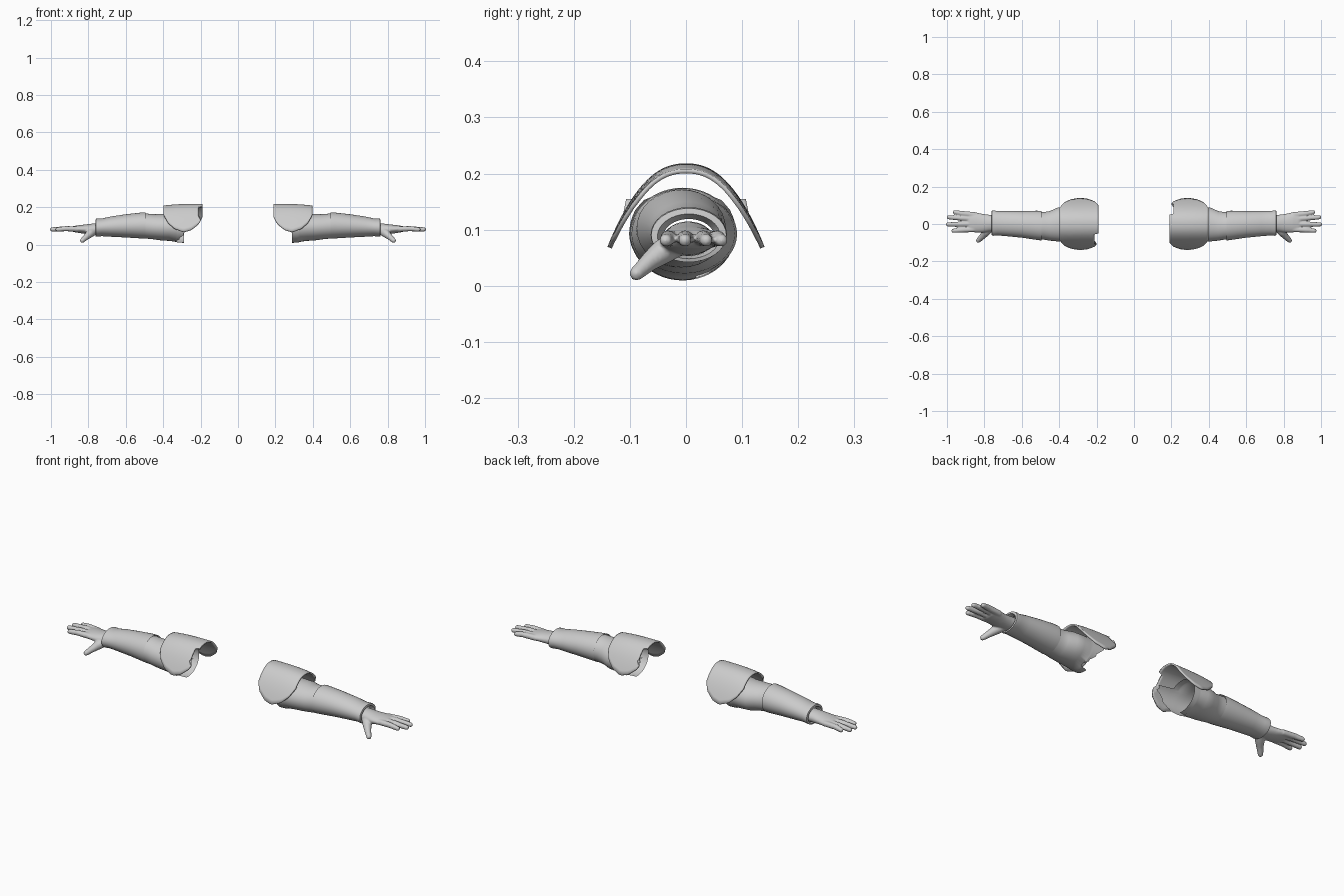
import bpy, bmesh, math
from mathutils import Vector

cube = bpy.data.objects.get("Cube")
if cube:
    bpy.data.objects.remove(cube, do_unlink=True)

grey = bpy.data.materials.new("light_grey")
grey.use_nodes = True
grey.diffuse_color = (0.6, 0.6, 0.6, 1)
grey.node_tree.nodes["Principled BSDF"].inputs["Base Color"].default_value = (0.6, 0.6, 0.6, 1)


def finish(bm, name, angle=50):
    bmesh.ops.recalc_face_normals(bm, faces=bm.faces[:])
    mesh = bpy.data.meshes.new(name)
    bm.to_mesh(mesh)
    bm.free()
    mesh.materials.append(grey)
    obj = bpy.data.objects.new(name, mesh)
    bpy.context.collection.objects.link(obj)
    bpy.ops.object.select_all(action="DESELECT")
    obj.select_set(True)
    bpy.context.view_layer.objects.active = obj
    bpy.ops.object.shade_smooth_by_angle(angle=math.radians(angle))
    return obj


def skin(bm, rows, closed=True, caps=False):
    """Bridge rows of points with quads."""
    rows = [[bm.verts.new(p) for p in row] for row in rows]
    n = len(rows[0])
    for a, b in zip(rows, rows[1:]):
        for i in range(n if closed else n - 1):
            j = (i + 1) % n
            bm.faces.new((a[i], a[j], b[j], b[i]))
    if caps:
        bm.faces.new(rows[0])
        bm.faces.new(rows[-1])


def oval(s, x, cy, cz, ry, rz, n=32):
    """Cross-section of the arm at distance x from the middle."""
    angles = [2 * math.pi * i / n for i in range(n)]
    return [(s * x, cy + ry * math.cos(a), cz + rz * math.sin(a)) for a in angles]


def tube(bm, s, points, radii, n=12):
    """Tapered round tube along a path, with a rounded tip."""
    pts = [Vector((s * x, y, z)) for x, y, z in points]
    d = (pts[-1] - pts[-2]).normalized()
    r = radii[-1]
    stops = list(zip(pts, radii))
    stops += [(pts[-1] + d * r * math.sin(t), r * math.cos(t)) for t in (0.5, 0.9, 1.3)]
    u = d.cross(Vector((0, 0, 1))).normalized()
    w = u.cross(d)
    angles = [2 * math.pi * i / n for i in range(n)]
    skin(bm, [[p + (u * math.cos(a) + w * math.sin(a)) * q for a in angles]
              for p, q in stops], caps=True)


def lerp_table(table, x):
    for (x0, a), (x1, b) in zip(table, table[1:]):
        if x <= x1:
            return a + (b - a) * (x - x0) / (x1 - x0)
    return table[-1][1]


# Distance from the middle, centre y, centre z, half depth, half height
UPPER = [(0.33, -0.006, 0.092, 0.092, 0.077), (0.37, -0.003, 0.092, 0.094, 0.072),
         (0.41, -0.003, 0.093, 0.09, 0.071), (0.45, -0.01, 0.095, 0.079, 0.067),
         (0.48, -0.01, 0.098, 0.074, 0.067), (0.505, -0.009, 0.1, 0.073, 0.066)]
FOREARM = [(0.505, -0.009, 0.1, 0.07, 0.064), (0.495, -0.009, 0.102, 0.079, 0.07),
           (0.52, -0.007, 0.102, 0.078, 0.069), (0.6, -0.002, 0.1, 0.071, 0.062),
           (0.68, 0.002, 0.096, 0.067, 0.054), (0.73, 0.004, 0.092, 0.065, 0.047),
           (0.75, 0.005, 0.091, 0.068, 0.049), (0.76, 0.005, 0.09, 0.067, 0.048),
           (0.762, 0.005, 0.088, 0.056, 0.04), (0.74, 0.005, 0.086, 0.046, 0.033)]
PALM = [(0.735, 0.004, 0.084, 0.044, 0.031), (0.77, 0.004, 0.083, 0.045, 0.03),
        (0.81, 0.004, 0.082, 0.05, 0.026), (0.85, 0.009, 0.083, 0.054, 0.021),
        (0.88, 0.011, 0.083, 0.052, 0.016), (0.892, 0.011, 0.083, 0.045, 0.01)]
# Finger base y, tip x, tip y
FINGERS = [(-0.028, 0.965, -0.036), (-0.001, 0.994, -0.002),
           (0.026, 0.99, 0.036), (0.049, 0.957, 0.063)]
# Lower rim height of the shoulder guard
RIM = [(0.19, 0.15), (0.21, 0.112), (0.25, 0.08), (0.29, 0.069),
       (0.34, 0.09), (0.375, 0.125), (0.398, 0.17)]


def torn_edge(a):
    """Inner end of the sleeve: clean on one side, stepped tatters on the other."""
    deg = math.degrees(math.atan2(math.sin(a), math.cos(a)))
    if -80 < deg < 50:
        step = math.floor((deg + 80) / 22)
        return 0.325 - 0.023 * step + 0.012 * (math.floor(deg / 11) % 2)
    return 0.29


def build_upper_sleeve(s, name):
    bm = bmesh.new()
    n = 48
    rows = []
    for k in range(5):
        f = k / 5
        row = []
        for i in range(n):
            a = 2 * math.pi * i / n
            edge = torn_edge(a)
            x = edge + (0.33 - edge) * f
            grow = 1 + 0.5 * (0.33 - x)
            y = -0.006 + s * 0.092 * grow * math.cos(a)
            row.append((s * x, y, 0.092 + 0.081 * grow * math.sin(a)))
        rows.append(row)
    # The tatters sit on opposite sides of the two arms
    for r in UPPER:
        ring = oval(s, *r, n=n)
        if s < 0:
            ring = [ring[(n // 2 - i) % n] for i in range(n)]
        rows.append(ring)
    skin(bm, rows)
    finish(bm, name)


def build_forearm(s, name):
    bm = bmesh.new()
    skin(bm, [oval(s, *r) for r in FOREARM])
    finish(bm, name)


def build_hand(s, name):
    bm = bmesh.new()
    skin(bm, [oval(s, *r) for r in PALM], caps=True)
    for base, tip_x, tip_y in FINGERS:
        mid = (base + tip_y) / 2
        tube(bm, s, [(0.85, base, 0.083), (0.92, mid, 0.085), (tip_x, tip_y, 0.081)],
             [0.015, 0.014, 0.0115])
    tube(bm, s, [(0.765, -0.012, 0.078), (0.79, -0.042, 0.06), (0.81, -0.066, 0.042),
                 (0.832, -0.088, 0.022)], [0.024, 0.023, 0.017, 0.013])
    obj = finish(bm, name, 80)
    # Blend palm, fingers and thumb into one skin
    remesh = obj.modifiers.new("blend", "REMESH")
    remesh.mode = "VOXEL"
    remesh.voxel_size = 0.004
    remesh.use_smooth_shade = True
    smooth = obj.modifiers.new("soften", "SMOOTH")
    smooth.iterations = 3


def build_guard(s, name):
    bm = bmesh.new()
    rows = []
    for k in range(21):
        x = 0.19 + 0.208 * k / 20
        drop = 0.01 * (k / 20) ** 3
        low = lerp_table(RIM, x)
        reach = 0.14 * ((0.218 - low) / 0.148) ** (1 / 2.3)
        row = []
        for i in range(33):
            v = i / 16 - 1
            y = reach * v
            z = 0.218 - drop - 0.148 * abs(y / 0.14) ** 2.3
            # One inner corner is torn away
            torn = 0.022 * (1 - k / 20) if 0.05 < s * y < 0.1 else 0
            row.append((s * (x + torn), y, z))
        rows.append(row)
    skin(bm, rows, closed=False)
    # Make every outer face point up before thickening inwards
    obj = finish(bm, name)
    if sum(p.normal.z for p in obj.data.polygons) < 0:
        obj.data.flip_normals()
    solid = obj.modifiers.new("thickness", "SOLIDIFY")
    solid.thickness = 0.008
    solid.offset = -1


for side, s in (("left", 1), ("right", -1)):
    build_guard(s, side + "_shoulder_guard")
    build_upper_sleeve(s, side + "_upper_sleeve")
    build_forearm(s, side + "_forearm_sleeve")
    build_hand(s, side + "_hand")
